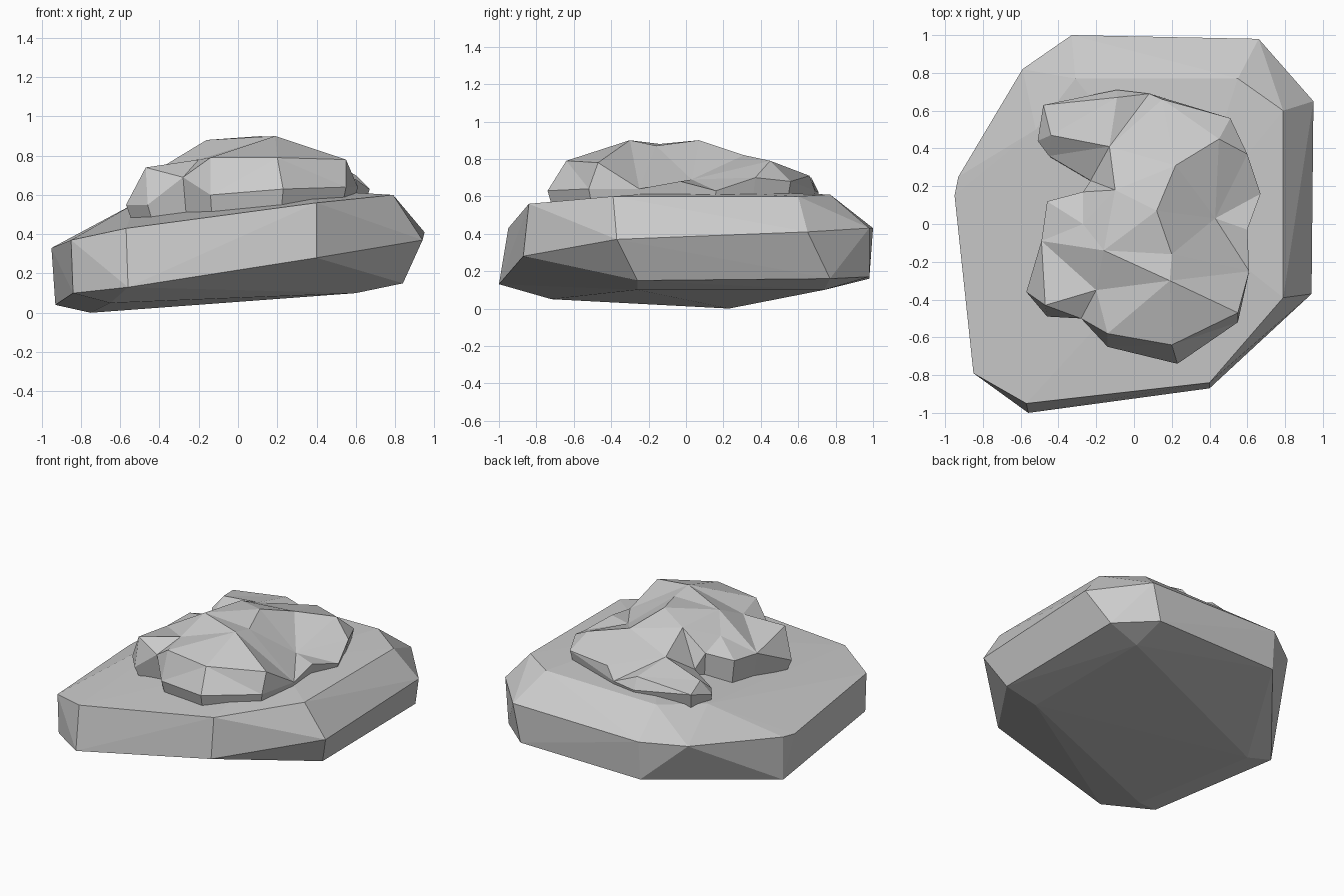
import bpy, bmesh
from mathutils import Vector
from mathutils.geometry import delaunay_2d_cdt

if "Cube" in bpy.data.objects:
    bpy.data.objects.remove(bpy.data.objects["Cube"])


def finish(bm, name):
    bmesh.ops.recalc_face_normals(bm, faces=bm.faces[:])
    mesh = bpy.data.meshes.new(name)
    bm.to_mesh(mesh)
    bm.free()
    obj = bpy.data.objects.new(name, mesh)
    bpy.context.collection.objects.link(obj)
    return obj


# Broad chipped slab: convex hull of an underside, a belt and a bevelled top
underside = [(-.93, .25, .04), (-.75, .23, 0), (-.84, -.79, .10), (-.65, -.72, .05),
             (.60, -.26, .10), (.84, -.26, .15), (.84, .77, .16), (.6, .74, .10),
             (.6, .98, .17), (-.33, .98, .16)]
belt = [(-.56, -1, .13), (.40, -.87, .28), (.94, -.37, .37), (.95, .65, .41),
        (.66, .98, .43), (-.33, 1, .43), (-.59, .82, .40), (-.93, .25, .34),
        (-.95, .15, .33), (-.85, -.79, .37)]
shoulder = [(-.57, -.95, .43), (.40, -.84, .56), (.79, -.39, .60), (.79, .60, .60),
            (.55, .77, .61), (-.31, .77, .60), (-.52, .50, .56), (.3, 0, .63)]
bm = bmesh.new()
for p in underside + belt + shoulder:
    bm.verts.new(p)
res = bmesh.ops.convex_hull(bm, input=bm.verts[:])
bmesh.ops.delete(bm, geom=[v for v in res["geom_interior"] if isinstance(v, bmesh.types.BMVert)],
                 context='VERTS')
finish(bm, "base_slab")

# Craggy upper rock: notched rim, raised facet corners, triangulated cap
rim = [(-.48, .63, .66), (-.09, .71, .62), (.08, .69, .63), (.51, .56, .68),
       (.60, .37, .70), (.67, .16, .63), (.60, -.03, .68), (.61, -.25, .64),
       (.55, -.52, .64), (.23, -.74, .63), (-.14, -.65, .60), (-.28, -.50, .69),
       (-.46, -.49, .55), (-.57, -.36, .55), (-.49, -.09, .68), (-.46, .12, .70),
       (-.27, .17, .72), (-.23, .23, .62), (-.45, .36, .60), (-.51, .44, .60)]
peaks = [(-.47, -.43, .74), (-.14, -.58, .79), (.20, -.64, .79), (.55, -.47, .78),
         (-.20, -.35, .78), (.19, -.30, .90), (-.16, -.14, .88), (.20, -.16, .87),
         (-.27, 0, .78), (-.10, .18, .86), (.12, .07, .90), (.22, .31, .82),
         (.43, .03, .69), (.45, .45, .79), (-.13, .41, .75), (-.44, .47, .69),
         (-.09, .67, .70), (.15, .66, .71)]
pts = [Vector(p) for p in rim + peaks]
n = len(rim)
cdt = delaunay_2d_cdt([p.xy for p in pts], [(i, (i + 1) % n) for i in range(n)],
                      [], 1, 1e-5)
bm = bmesh.new()
verts = [bm.verts.new(pts[src[0]]) for src in cdt[3]]
for f in cdt[2]:
    bm.faces.new([verts[i] for i in f])
# Undercut skirt sinking into the slab
edges = [e for e in bm.edges if e.is_boundary]
skirt = bmesh.ops.extrude_edge_only(bm, edges=edges)["geom"]
for v in skirt:
    if isinstance(v, bmesh.types.BMVert):
        v.co = (v.co.x * .92, v.co.y * .92, .42)
bmesh.ops.holes_fill(bm, edges=[e for e in bm.edges if e.is_boundary], sides=0)
finish(bm, "upper_rock")
